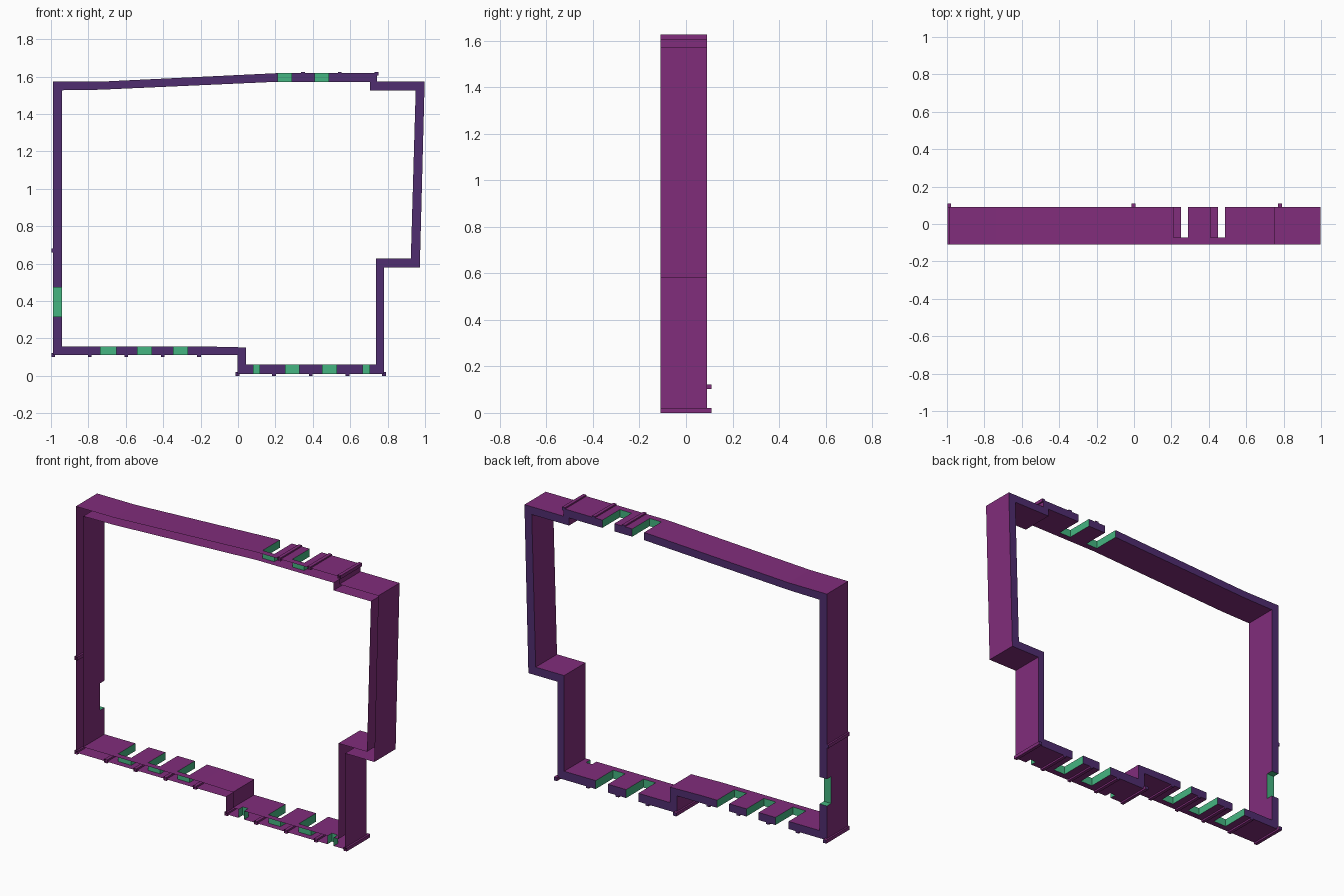
import bpy, bmesh
from mathutils import Vector

if "Cube" in bpy.data.objects:
    bpy.data.objects.remove(bpy.data.objects["Cube"])

FRONT, BACK = -0.11, 0.09


def material(name, rgb):
    m = bpy.data.materials.new(name)
    m.diffuse_color = (*rgb, 1)
    m.use_nodes = True
    m.node_tree.nodes["Principled BSDF"].inputs["Base Color"].default_value = m.diffuse_color
    return m


MATS = [material("magenta_wall", (0.22, 0.026, 0.20)),
        material("indigo_cap", (0.08, 0.026, 0.16)),
        material("green_opening", (0.06, 0.46, 0.22))]
SIDE, CAP, GREEN = 0, 1, 2


def quad(bm, pts, facing, mat):
    f = bm.faces.new([bm.verts.new(p) for p in pts])
    f.normal_update()
    if f.normal.dot(facing) < 0:
        f.normal_flip()
    f.material_index = mat


def finish(bm, name):
    bmesh.ops.remove_doubles(bm, verts=bm.verts, dist=0.0005)
    me = bpy.data.meshes.new(name)
    bm.to_mesh(me)
    bm.free()
    for m in MATS:
        me.materials.append(m)
    ob = bpy.data.objects.new(name, me)
    bpy.context.collection.objects.link(ob)


# Plan corners (x, z): outer line paired with inner line
CORNERS = [((-.988, .112), (-.94, .157)), ((-.988, 1.573), (-.94, 1.527)),
           ((-.737, 1.573), (-.737, 1.53)), ((.2, 1.618), (.2, 1.572)),
           ((.742, 1.618), (.705, 1.572)), ((.742, 1.573), (.705, 1.527)),
           ((.998, 1.573), (.95, 1.527)), ((.972, .58), (.924, .628)),
           ((.78, .58), (.737, .628)), ((.78, .01), (.737, .06)),
           ((-.003, .01), (.043, .06)), ((-.003, .112), (.043, .152)),
           ((-.165, .112), (-.165, .157))]
WINDOW, DOOR, VENT = (FRONT, -.073), (FRONT, .05), (-.07, BACK)
# Openings per wall: axis, (start, end, y range left standing)
OPENINGS = {
    0: (1, [(.315, .475, DOOR)]),
    3: (0, [(.212, .29, WINDOW), (.408, .486, WINDOW)]),
    9: (0, [(.705, .665, VENT), (.53, .45, WINDOW), (.33, .25, WINDOW), (.117, .08, VENT)]),
    12: (0, [(-.267, -.347, WINDOW), (-.46, -.54, WINDOW), (-.65, -.737, WINDOW)]),
}


def at(p, q, axis, c):
    return p.lerp(q, (c - p[axis]) / (q[axis] - p[axis]))


def p3(p, y):
    return Vector((p.x, y, p.y))


# Hollow wall ring, open at the front
bm = bmesh.new()
for i, (o0, i0) in enumerate(CORNERS):
    o1, i1 = CORNERS[(i + 1) % len(CORNERS)]
    o0, i0, o1, i1 = map(Vector, (o0, i0, o1, i1))
    axis, cuts = OPENINGS.get(i, (0, []))
    stations, ranges = [(o0, i0)], []
    for a, b, yr in cuts:
        stations += [(at(o0, o1, axis, c), at(i0, i1, axis, c)) for c in (a, b)]
        ranges += [(FRONT, BACK), yr]
    stations.append((o1, i1))
    ranges.append((FRONT, BACK))
    d = (o1 - o0).normalized()
    out = Vector((-d.y, 0, d.x))
    along = Vector((d.x, 0, d.y))
    for k, (ya, yb) in enumerate(ranges):
        (oa, ia), (ob, ib) = stations[k], stations[k + 1]
        quad(bm, [p3(oa, ya), p3(ob, ya), p3(ob, yb), p3(oa, yb)], out, SIDE)
        quad(bm, [p3(ia, ya), p3(ib, ya), p3(ib, yb), p3(ia, yb)], -out, SIDE)
        quad(bm, [p3(oa, yb), p3(ob, yb), p3(ib, yb), p3(ia, yb)],
             Vector((0, 1, 0)), CAP if yb == BACK else GREEN)
        if ya > FRONT:
            quad(bm, [p3(oa, ya), p3(ob, ya), p3(ib, ya), p3(ia, ya)],
                 Vector((0, -1, 0)), GREEN)
        # Jambs where the opening meets the full wall
        if k:
            for s in (0, 1):
                y0, y1 = ranges[k - 1][s], ranges[k][s]
                if y0 != y1:
                    facing = along if k % 2 == 1 else -along
                    quad(bm, [p3(oa, y0), p3(oa, y1), p3(ia, y1), p3(ia, y0)], facing, GREEN)
finish(bm, "wall_ring")


# Slim posts on the outer face, open at the front; corner posts rise past the back
def post(name, x, z, back=BACK, h=0.01):
    bm = bmesh.new()
    c = [Vector((x + sx * h, z + sz * h)) for sx, sz in ((-1, -1), (1, -1), (1, 1), (-1, 1))]
    for k in range(4):
        a, b = c[k], c[(k + 1) % 4]
        m = (a + b) / 2 - Vector((x, z))
        quad(bm, [p3(a, FRONT), p3(b, FRONT), p3(b, back), p3(a, back)],
             Vector((m.x, 0, m.y)), SIDE)
    quad(bm, [p3(p, back) for p in c], Vector((0, 1, 0)), CAP)
    finish(bm, name)


for k in range(5):
    post(f"right_base_post_{k}", -.003 + k * .196, .01, .11 if k in (0, 4) else BACK)
    post(f"left_base_post_{k}", -.988 + k * .195, .112, .11 if k == 0 else BACK)
for k in range(3):
    post(f"top_post_{k}", .347 + k * .197, 1.616)
post("left_wall_post", -.988, .67)
